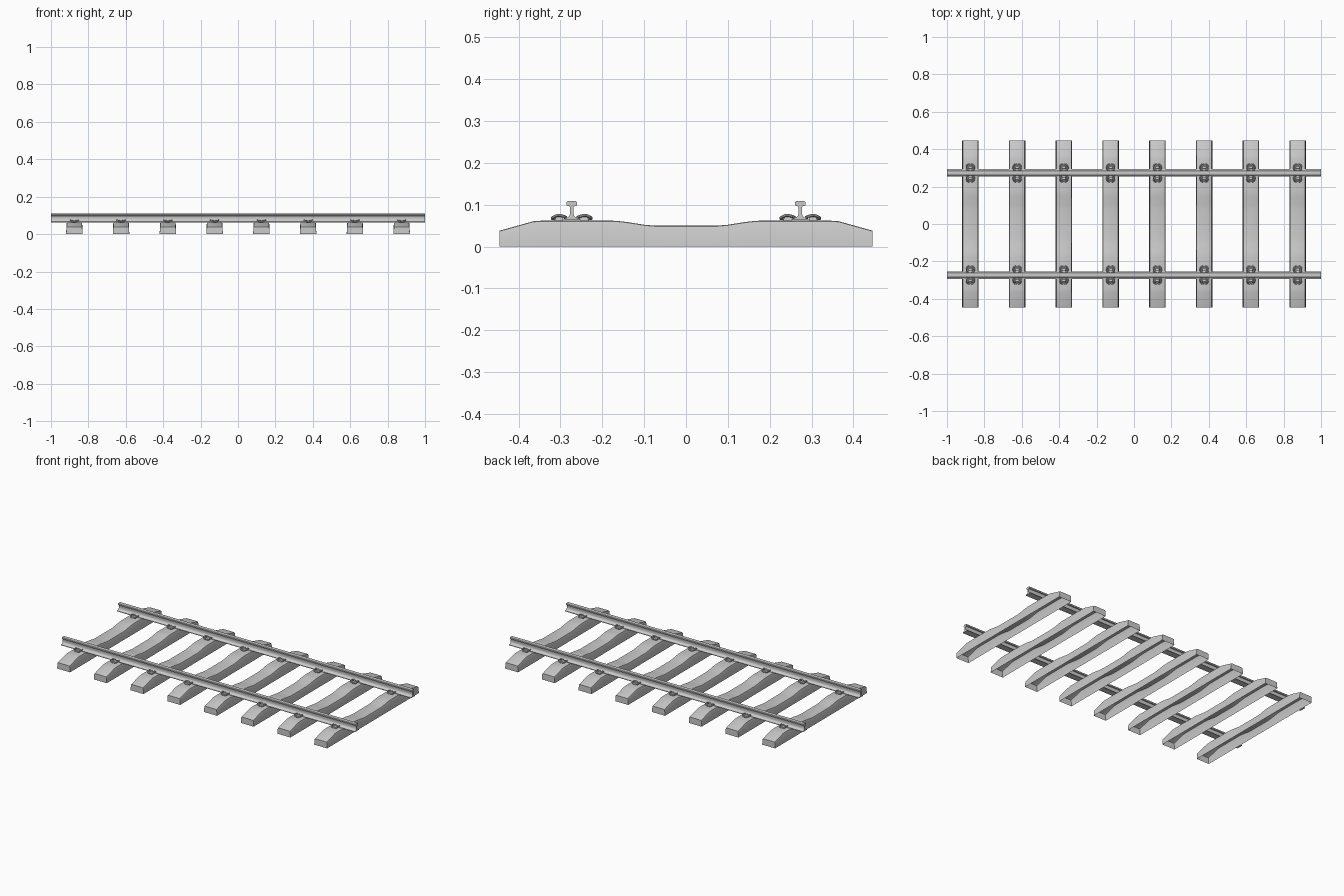
import bpy, math

if "Cube" in bpy.data.objects:
    bpy.data.objects.remove(bpy.data.objects["Cube"])

col = bpy.context.scene.collection


def mesh_data(name, verts, faces):
    me = bpy.data.meshes.new(name)
    me.from_pydata(verts, [], faces)
    me.update()
    return me


def place(name, me, loc, rot=0.0):
    ob = bpy.data.objects.new(name, me)
    ob.location = loc
    ob.rotation_euler = (0, 0, rot)
    col.objects.link(ob)
    return ob


def loft(name, rings, closed, caps=True):
    n = len(rings[0])
    verts = [p for r in rings for p in r]
    faces = []
    for i in range(len(rings) - 1):
        for j in range(n if closed else n - 1):
            k = (j + 1) % n
            faces.append((i * n + j, i * n + k, (i + 1) * n + k, (i + 1) * n + j))
    if caps:
        faces.append(tuple(reversed(range(n))))
        faces.append(tuple(range((len(rings) - 1) * n, len(rings) * n)))
    return mesh_data(name, verts, faces)


RAIL_Y = 0.273

# Sleeper: humped shell, open underneath
half = [(0.0, 0.050), (0.075, 0.050), (0.10, 0.0522), (0.14, 0.0585), (0.165, 0.0615),
        (0.18, 0.062), (0.345, 0.062), (0.365, 0.0605), (0.446, 0.038)]
profile = [(-y, h) for y, h in reversed(half[1:])] + half
rings = []
for y, h in profile:
    side = [(-0.044, 0), (-0.042, h - 0.006), (-0.040, h - 0.0015), (-0.036, h)]
    sec = side + [(-x, z) for x, z in reversed(side)]
    rings.append([(x, y, z) for x, z in reversed(sec)])
sleeper = loft("sleeper", rings, False)

# Rail: flat-bottomed section extruded along x
right = [(0.020, 0.063), (0.020, 0.0665), (0.011, 0.069), (0.006, 0.073), (0.0042, 0.078),
         (0.0042, 0.093), (0.006, 0.0965), (0.012, 0.0985), (0.0125, 0.106),
         (0.0105, 0.1085), (0.006, 0.1095)]
section = right + [(-y, z) for y, z in reversed(right)]
rail = loft("rail", [[(x, y, z) for y, z in section] for x in (-1.0, 1.0)], True)

# Spring clip: bent rod gripping the rail foot
path = [(-0.006, 0.016, 0.0705), (-0.014, 0.015, 0.0705), (-0.020, 0.022, 0.073),
        (-0.020, 0.034, 0.0745), (-0.015, 0.044, 0.070), (-0.006, 0.046, 0.067),
        (0.0, 0.038, 0.0665)]
path = path + [(-x, y, z) for x, y, z in reversed(path[:-1])]
cu = bpy.data.curves.new("clip_path", 'CURVE')
cu.dimensions = '3D'
cu.bevel_depth = 0.0037
cu.bevel_resolution = 2
cu.resolution_u = 4
cu.use_fill_caps = True
sp = cu.splines.new('BEZIER')
sp.bezier_points.add(len(path) - 1)
for bp, p in zip(sp.bezier_points, path):
    bp.co = p
    bp.handle_left_type = bp.handle_right_type = 'AUTO'
tmp = place("clip_helper", cu, (0, 0, 0))
bpy.context.view_layer.update()
clip = bpy.data.meshes.new_from_object(tmp.evaluated_get(bpy.context.evaluated_depsgraph_get()))
bpy.data.objects.remove(tmp)

# Shoulder: tapered block that anchors the clip
shoulder = loft("shoulder", [
    [(-w, a, z), (w, a, z), (w, b, z), (-w, b, z)]
    for w, a, b, z in ((0.013, 0.021, 0.042, 0.060), (0.012, 0.021, 0.038, 0.069),
                       (0.009, 0.023, 0.034, 0.0735))], True)

smooth = []
for s in (-1, 1):
    smooth.append(place("rail", rail, (0, s * RAIL_Y, 0)))
for i in range(8):
    x = -0.875 + 0.25 * i
    smooth.append(place("sleeper", sleeper, (x, 0, 0)))
    for s in (-1, 1):
        for rot in (0, math.pi):
            smooth.append(place("rail_clip", clip, (x, s * RAIL_Y, 0), rot))
            place("clip_shoulder", shoulder, (x, s * RAIL_Y, 0), rot)

# Smooth shading with crisp edges, once per shared mesh
seen = set()
for ob in smooth:
    if ob.data.name in seen:
        continue
    seen.add(ob.data.name)
    bpy.ops.object.select_all(action='DESELECT')
    ob.select_set(True)
    bpy.context.view_layer.objects.active = ob
    bpy.ops.object.shade_smooth_by_angle(angle=math.radians(35))
